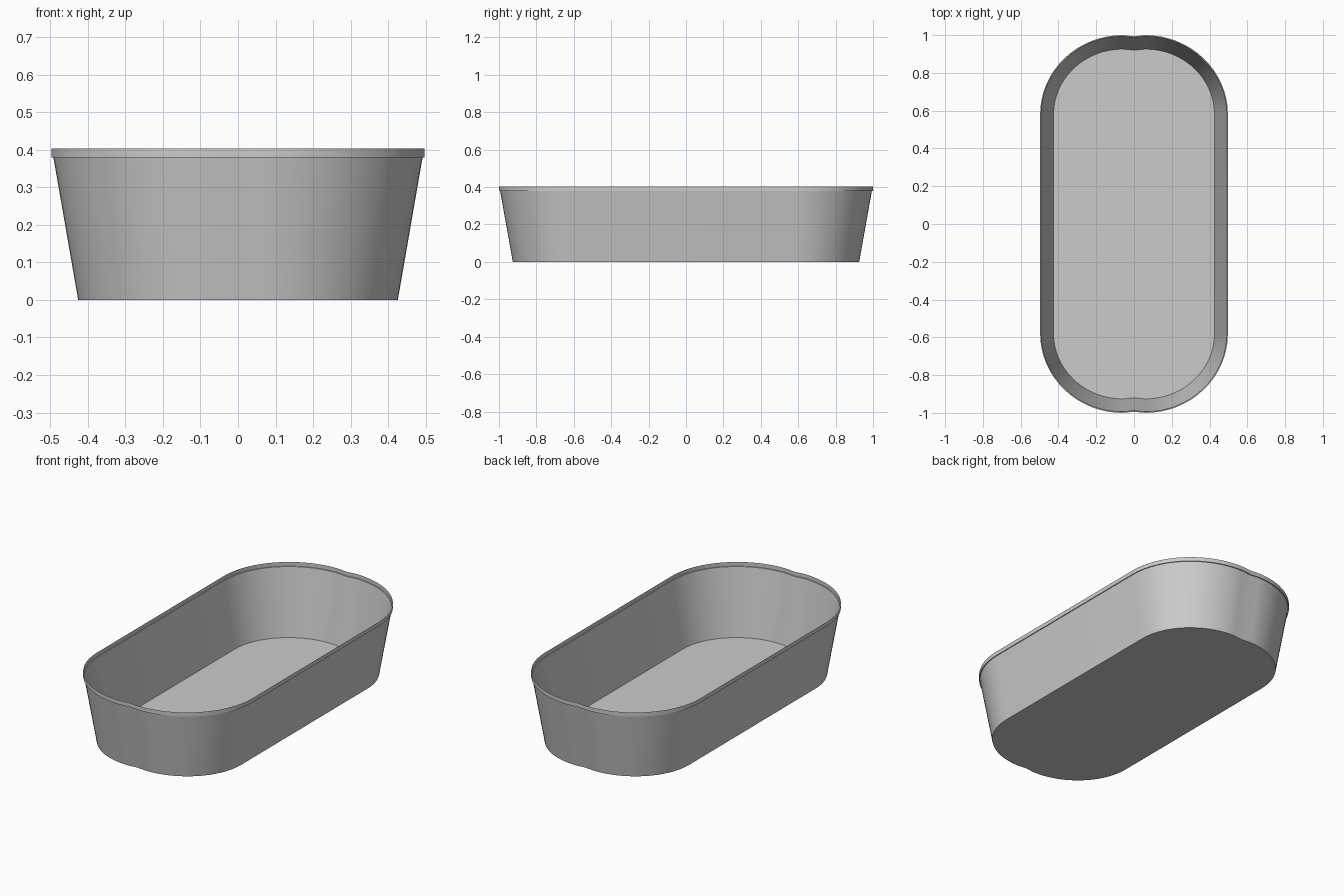
import bpy, bmesh
from math import sin, cos, pi

if "Cube" in bpy.data.objects:
    bpy.data.objects.remove(bpy.data.objects["Cube"])

SEGS = 16


def outline(hx, hy):
    """Rounded oblong with a faint crease in the middle of each end."""
    quarter = []
    cx, cy = 0.06, 0.58
    for i in range(SEGS + 1):
        a = pi / 2 * i / SEGS
        quarter.append((cx + (hx - cx) * cos(a), cy + (hy - cy) * sin(a)))
    half = quarter + [(0, hy - 0.006)] + [(-x, y) for x, y in reversed(quarter)]
    return half + [(-x, -y) for x, y in half]


def loft(name, sections, floor=False):
    """Skin a stack of (half width, half length, height) outlines."""
    bm = bmesh.new()
    rings = [[bm.verts.new((x, y, z)) for x, y in outline(hx, hy)]
             for hx, hy, z in sections]
    n = len(rings[0])
    for low, high in zip(rings, rings[1:]):
        for i in range(n):
            j = (i + 1) % n
            bm.faces.new((low[i], low[j], high[j], high[i]))
    if floor:
        bm.faces.new(list(reversed(rings[0])))
    mesh = bpy.data.meshes.new(name)
    bm.to_mesh(mesh)
    bm.free()
    obj = bpy.data.objects.new(name, mesh)
    bpy.context.collection.objects.link(obj)
    bpy.ops.object.select_all(action='DESELECT')
    obj.select_set(True)
    bpy.context.view_layer.objects.active = obj
    bpy.ops.object.shade_smooth_by_angle(angle=pi / 6)
    return obj


# thin tub: floor, flared wall, small ledge and upright rim band
loft("tub", [(0.426, 0.926, 0), (0.492, 0.994, 0.38),
             (0.497, 1.0, 0.38), (0.497, 1.0, 0.404)], floor=True)
